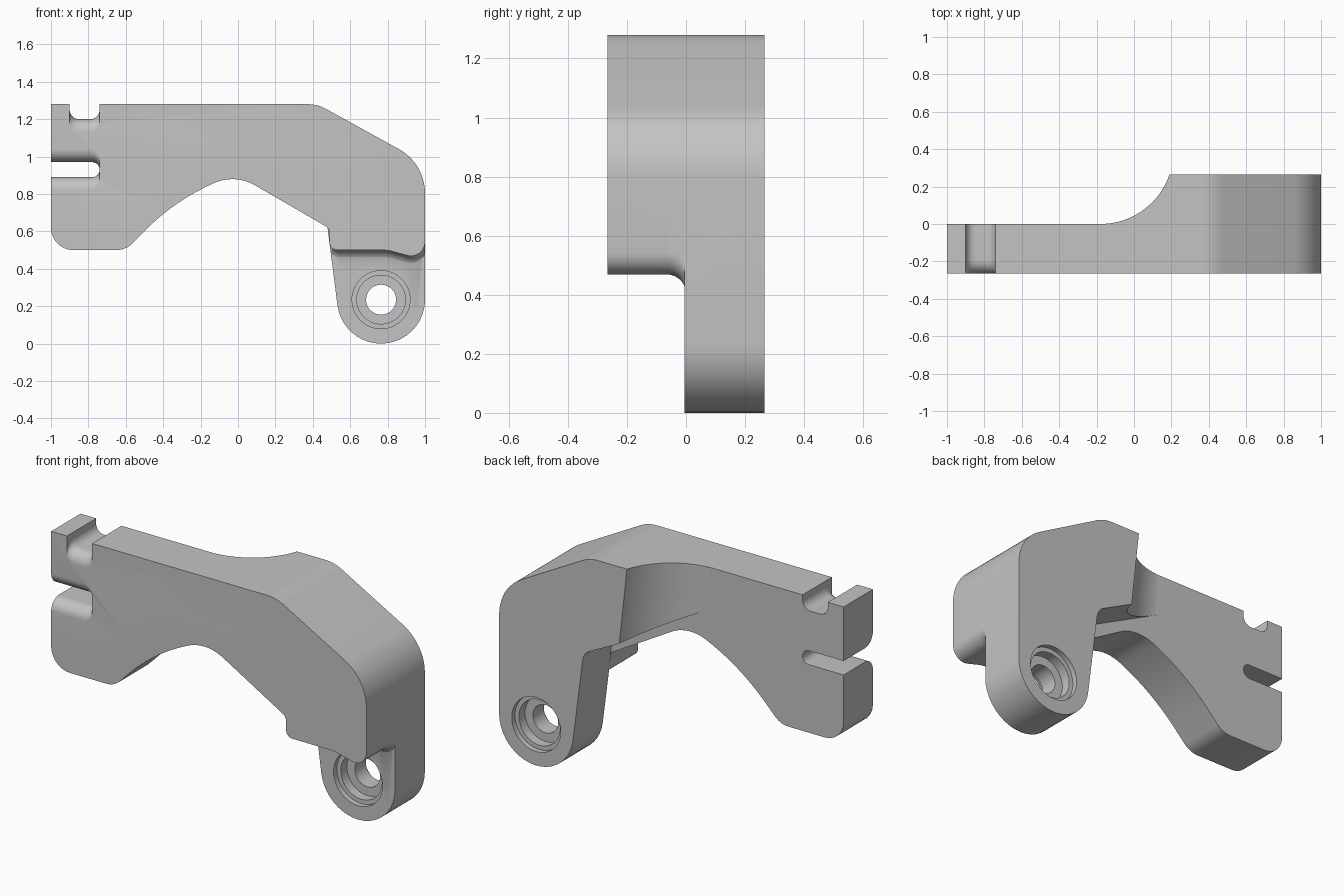
import bpy, bmesh, math
from mathutils import Vector

cube = bpy.data.objects.get("Cube")
if cube:
    bpy.data.objects.remove(cube, do_unlink=True)

FRONT, MID, BACK = -0.265, -0.005, 0.265


def rounded(corners, n=10):
    """Outline from (x, z, radius) corners, each rounded by a tangent arc."""
    out = []
    for i, (x, z, r) in enumerate(corners):
        p = Vector((x, z))
        if r == 0:
            out.append(p)
            continue
        a = (Vector(corners[i - 1][:2]) - p).normalized()
        b = (Vector(corners[(i + 1) % len(corners)][:2]) - p).normalized()
        half = a.angle(b) / 2
        centre = p + (a + b).normalized() * (r / math.sin(half))
        start = p + a * (r / math.tan(half)) - centre
        end = p + b * (r / math.tan(half)) - centre
        sweep = math.pi - 2 * half
        for k in range(n + 1):
            t = k / n
            out.append(centre + (start * math.sin((1 - t) * sweep)
                                 + end * math.sin(t * sweep)) / math.sin(sweep))
    return out


def loft(name, rings):
    """Closed solid through rings of 3D points."""
    bm = bmesh.new()
    loops = [[bm.verts.new(p) for p in ring] for ring in rings]
    for lo, hi in zip(loops, loops[1:]):
        for i in range(len(lo)):
            bm.faces.new((lo[i - 1], lo[i], hi[i], hi[i - 1]))
    bm.faces.new(loops[0])
    bm.faces.new(loops[-1])
    bmesh.ops.recalc_face_normals(bm, faces=bm.faces)
    mesh = bpy.data.meshes.new(name)
    bm.to_mesh(mesh)
    bm.free()
    obj = bpy.data.objects.new(name, mesh)
    bpy.context.collection.objects.link(obj)
    return obj


def at_y(outline, y):
    return [(p[0], y, p[1]) for p in outline]


def extrude(name, corners, y0, y1):
    outline = rounded(corners)
    return loft(name, [at_y(outline, y0), at_y(outline, y1)])


def combine(target, tool, operation):
    """Apply an exact boolean, then discard the tool."""
    tool.hide_render = True
    mod = target.modifiers.new("join", "BOOLEAN")
    mod.operation, mod.solver, mod.object = operation, "EXACT", tool
    graph = bpy.context.evaluated_depsgraph_get()
    mesh = bpy.data.meshes.new_from_object(target.evaluated_get(graph))
    target.modifiers.clear()
    target.data = mesh
    bpy.data.objects.remove(tool, do_unlink=True)


def circle(r, n=64):
    return [(r * math.cos(math.tau * k / n), r * math.sin(math.tau * k / n)) for k in range(n)]


# Shared right shoulder of plate and rear block
shoulder = [(0.425, 1.28, 0.21), (1, 0.963, 0.27)]

# Front plate with arched underside
bracket = extrude("bracket_body", [(-1, 1.28, 0)] + shoulder + [
    (1, 0.445, 0.075), (0.8, 0.5, 0.2), (0.49, 0.5, 0.04), (0.49, 0.615, 0.04),
    (-0.015, 0.908, 0.24), (-0.34, 0.765, 1.2), (-0.6, 0.5, 0.12), (-1, 0.5, 0.12),
], FRONT, 0)

# Slots whose front edges flare out in a convex round
FLARE = 0.07
slices = [(FRONT - 0.05, FLARE)]
for k in range(11):
    a = math.pi / 2 * k / 10
    slices.append((FRONT + FLARE * (1 - math.cos(a)), FLARE * (1 - math.sin(a))))
slices.append((0.1, 0))


def top_notch(d):
    return rounded([(-0.9, 1.4, 0), (-0.74, 1.4, 0),
                    (-0.74, 1.2 - d, 0.05), (-0.9, 1.2 - d, 0.05)])


def side_slot(d):
    h, r = 0.04 + d, 0.039 + 0.3 * d
    return rounded([(-1.1, 0.93 + h, 0), (-0.74, 0.93 + h, r),
                    (-0.74, 0.93 - h, r), (-1.1, 0.93 - h, 0)])


for name, section in (("top_notch_cutter", top_notch), ("side_slot_cutter", side_slot)):
    combine(bracket, loft(name, [at_y(section(d), y) for y, d in slices]), "DIFFERENCE")

# Rear block and leg
rear = extrude("rear_leg", [(-0.15, 1.28, 0)] + shoulder + [
    (1, 0, 0.2349), (0.558, 0, 0.2349), (0.465, 0.725, 0.08), (-0.15, 1.035, 0),
], MID, BACK)

# Concave sweep on the inner side of the rear block
sweep = loft("sweep_cutter", [
    [(x - 0.18 + 0.11 * (1.28 - z), y + 0.39, z) for x, y in circle(0.39, 128)]
    for z in (0.5, 1.4)])
combine(rear, sweep, "DIFFERENCE")
combine(bracket, rear, "UNION")

# Concave fillet between plate underside and leg
R = 0.065
rings = []
for k in range(11):
    a = math.pi / 2 * k / 10
    d = R * (1 - math.cos(a))
    rings.append(at_y(rounded([
        (0.502, 0.6, 0), (1, 0.7, 0), (1, 0.445 - d, 0.075),
        (0.8, 0.5 - d, 0.2), (0.502, 0.5 - d, 0.04)]), R * (math.sin(a) - 1)))
combine(bracket, loft("underside_fillet", rings), "UNION")

# Stepped bore, the same from both sides of the leg
half_bore = [(-0.03, 0.155), (0.025, 0.155), (0.025, 0.13), (0.08, 0.13), (0.08, 0.08)]
bore = half_bore + [(0.26 - y, r) for y, r in reversed(half_bore)]
combine(bracket, loft("bore_cutter", [
    [(x + 0.765, y, z + 0.235) for x, z in circle(r)] for y, r in bore]), "DIFFERENCE")

# Plain grey finish
grey = bpy.data.materials.new("plain_grey")
grey.use_nodes = True
colour = (0.55, 0.55, 0.55, 1)
grey.diffuse_color = colour
grey.node_tree.nodes["Principled BSDF"].inputs["Base Color"].default_value = colour
bracket.data.materials.clear()
bracket.data.materials.append(grey)
for face in bracket.data.polygons:
    face.material_index = 0

bpy.ops.object.select_all(action="DESELECT")
bracket.select_set(True)
bpy.context.view_layer.objects.active = bracket
bpy.ops.object.shade_smooth_by_angle(angle=math.radians(30))
